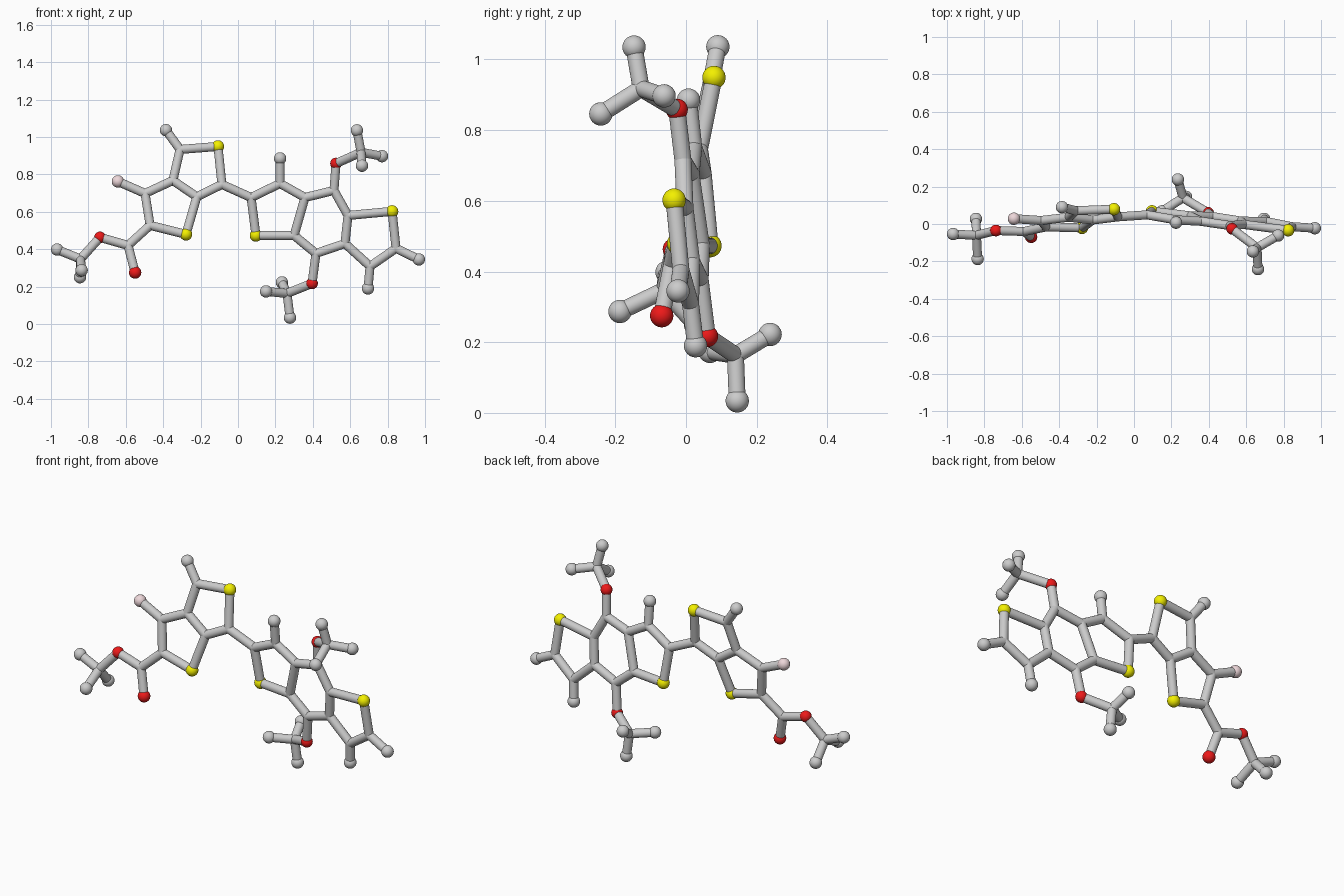
import bpy
from mathutils import Vector

if "Cube" in bpy.data.objects:
    bpy.data.objects.remove(bpy.data.objects["Cube"])

ROD, BALL = 0.024, 0.033

def material(name, rgb):
    m = bpy.data.materials.new(name)
    m.diffuse_color = (*rgb, 1)
    m.use_nodes = True
    m.node_tree.nodes["Principled BSDF"].inputs["Base Color"].default_value = m.diffuse_color
    return m

COLORS = {"S": material("yellow", (0.9, 0.87, 0.0)),
          "O": material("red", (0.85, 0.01, 0.01)),
          "F": material("pale_pink", (0.85, 0.68, 0.70))}
NAMES = {"S": "sulfur_ball", "O": "oxygen_ball", "F": "fluorine_ball",
         "H": "end_ball", "C": "carbon_joint"}

# The two flat ring systems are tilted planes: depth follows from x and z
def left(x, z):
    return Vector((x, -0.1115 + 0.024 * x + 0.2035 * z, z))

def right(x, z):
    return Vector((x, 0.1315 - 0.12 * x - 0.11 * z, z))

atoms = {
    # left fused rings
    "Ha": left(-.385, 1.036), "Ca": left(-.31, .933), "Sa": left(-.107, .949),
    "Cb": left(-.086, .746), "Cc": left(-.22, .68), "Cd": left(-.348, .767),
    "Ce": left(-.497, .698), "Fa": left(-.642, .762), "Cf": left(-.47, .527),
    "Sb": left(-.278, .479),
    # ester arm
    "Cg": left(-.588, .42), "Oa": left(-.55, .275), "Ob": left(-.738, .463),
    "Ch": left(-.842, .347), "Hb": left(-.967, .398),
    "Hc": Vector((-.845, .027, .25)), "Hd": Vector((-.836, -.187, .287)),
    # right fused rings
    "Ci": right(.07, .676), "Sc": right(.096, .473), "Cj": right(.225, .751),
    "He": right(.225, .885), "Ck": right(.358, .676), "Cl": right(.3, .473),
    "Cm": right(.513, .714), "Cn": right(.588, .58), "Sd": right(.824, .602),
    "Co": right(.845, .404), "Hf": right(.967, .345), "Cp": right(.706, .308),
    "Hg": right(.695, .19), "Cq": right(.572, .43), "Cr": right(.417, .377),
    # upper side arm
    "Oc": right(.524, .858), "Cs": Vector((.658, -.127, .918)),
    "Hh": Vector((.636, -.147, 1.035)), "Hi": Vector((.77, -.062, .897)),
    "Hj": Vector((.663, -.241, .846)),
    # lower side arm
    "Od": right(.396, .217), "Ct": Vector((.262, .14, .163)),
    "Hk": Vector((.278, .145, .034)), "Hl": Vector((.15, .068, .174)),
    "Hm": Vector((.235, .238, .222)),
}

# Chains of atoms joined by rods
chains = ["Ha Ca Sa Cb Cc Cd Ca", "Cd Ce Cf Sb Cc", "Ce Fa",
          "Cf Cg Ob Ch Hb", "Cg Oa", "Ch Hc", "Ch Hd",
          "Cb Ci Sc Cl Ck Cj Ci", "Cj He", "Ck Cm Cn Cq Cr Cl",
          "Cn Sd Co Cp Cq", "Co Hf", "Cp Hg",
          "Cm Oc Cs Hh", "Cs Hi", "Cs Hj",
          "Cr Od Ct Hk", "Ct Hl", "Ct Hm"]

def smooth(obj, name):
    obj.name = name
    bpy.ops.object.shade_smooth_by_angle()

# Balls, and rod-sized joints at the carbons
for key, p in atoms.items():
    kind = key[0]
    r = ROD if kind == "C" else 0.031 if key in ("Ob", "Oc", "Od") else BALL
    bpy.ops.mesh.primitive_uv_sphere_add(segments=32, ring_count=16, radius=r, location=p)
    ball = bpy.context.object
    smooth(ball, NAMES[kind])
    if kind in COLORS:
        ball.data.materials.append(COLORS[kind])

# Rods
for chain in chains:
    keys = chain.split()
    for a, b in zip(keys, keys[1:]):
        d = atoms[b] - atoms[a]
        bpy.ops.mesh.primitive_cylinder_add(
            vertices=32, radius=ROD, depth=d.length,
            location=(atoms[a] + atoms[b]) / 2,
            rotation=d.to_track_quat("Z", "Y").to_euler())
        smooth(bpy.context.object, "bond_rod")
